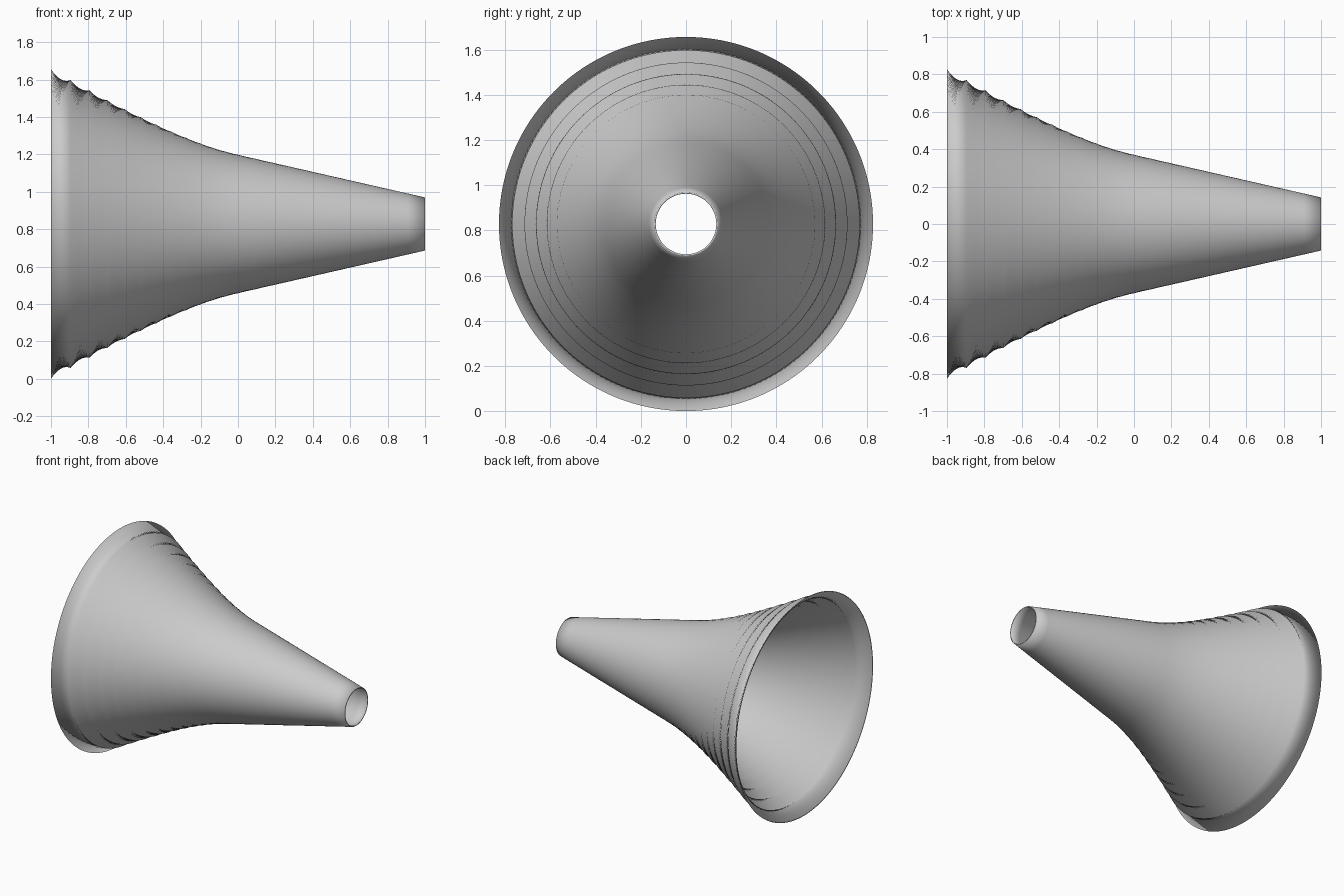
import bpy, bmesh, math
from mathutils import Vector
from mathutils.geometry import interpolate_bezier

if "Cube" in bpy.data.objects:
    bpy.data.objects.remove(bpy.data.objects["Cube"])

SIDES = 192
RADIUS = 0.828     # mouth radius, also the axis height
WALL = 0.008

# Flared half (bezier), then a straight taper to the small opening
flare = interpolate_bezier(Vector((-1, RADIUS)), Vector((-0.57, 0.588)),
                           Vector((-0.26, 0.428)), Vector((0, 0.37)), 13)
taper = [Vector((i / 11, 0.37 - 0.228 * i / 11)) for i in range(1, 12)]
profile = list(flare) + taper

# Each band is sheared round the axis, which makes it waist in between rings
phases = [0.0]
for i in range(len(profile) - 1):
    phases.append(phases[-1] + max(0.10, 0.50 * 0.885 ** i))

bm = bmesh.new()


def add_ring(x, r, phase):
    ring = []
    for i in range(SIDES):
        a = 2 * math.pi * i / SIDES + phase
        ring.append(bm.verts.new((x, r * math.cos(a), RADIUS + r * math.sin(a))))
    return ring


# Outer skin forward, inner skin back, closed at both rims
outer = [add_ring(p.x, p.y, ph) for p, ph in zip(profile, phases)]
inner = [add_ring(p.x, p.y - WALL, ph) for p, ph in zip(profile, phases)]
loop = outer + inner[::-1]
for a, b in zip(loop, loop[1:] + loop[:1]):
    for i in range(SIDES):
        j = (i + 1) % SIDES
        bm.faces.new((a[i], a[j], b[j], b[i]))
bmesh.ops.recalc_face_normals(bm, faces=bm.faces)
for f in bm.faces:
    f.smooth = True

mesh = bpy.data.meshes.new("horn_bell")
bm.to_mesh(mesh)
bm.free()
horn = bpy.data.objects.new("horn_bell", mesh)
bpy.context.collection.objects.link(horn)
